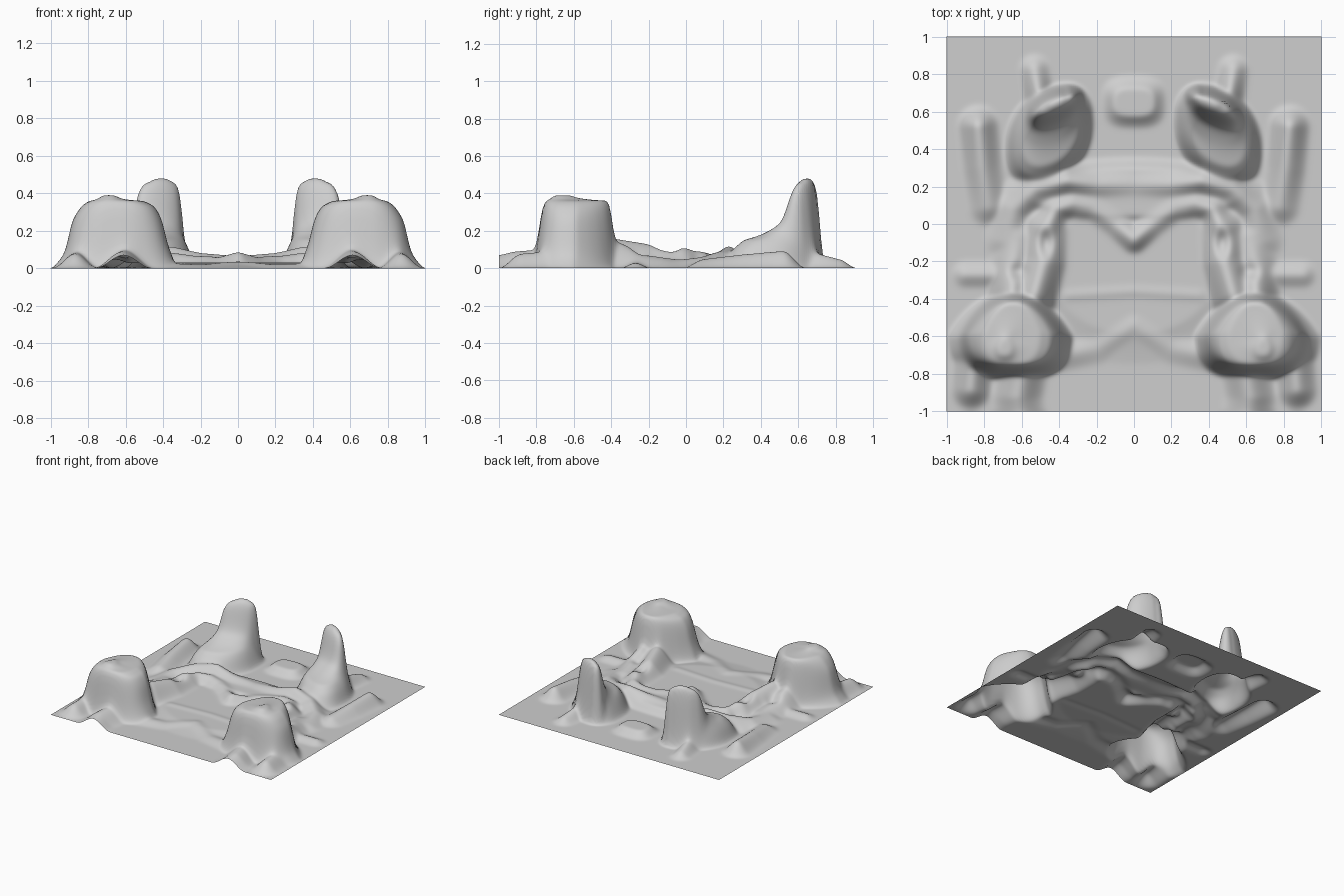
import bpy
import bmesh
from math import hypot

cube = bpy.data.objects.get("Cube")
if cube:
    bpy.data.objects.remove(cube, do_unlink=True)

# Nested contours: height, centre x, centre y, radius x, radius y
FRONT_MOUND = [
    (0, .66, -.60, .33, .225), (.08, .64, -.595, .285, .205),
    (.15, .645, -.592, .26, .198), (.25, .645, -.588, .248, .193),
    (.33, .64, -.585, .20, .19), (.36, .65, -.58, .15, .175),
    (.39, .69, -.66, .04, .05)]
REAR_HORN = [
    (0, .45, .47, .23, .25), (.10, .45, .485, .19, .22),
    (.15, .445, .505, .16, .19), (.20, .435, .575, .135, .12),
    (.25, .43, .61, .13, .085), (.39, .42, .635, .13, .06),
    (.45, .415, .645, .095, .05), (.48, .41, .65, .04, .025)]
SHELF = [(0, 0, .17, .72, .18), (.05, 0, .17, .58, .13)]
BODY = [(0, 0, -.25, .60, .50), (.025, 0, -.23, .45, .36)]
REAR_PAD = [(0, 0, .65, .17, .14), (.05, 0, .65, .11, .08)]

# Contours with their rearward taper, slant and squareness
CONTOURS = [(FRONT_MOUND, .42, 0, 2.8), (REAR_HORN, 0, .35, 2.3),
            (SHELF, 0, 0, 2), (BODY, 0, 0, 2), (REAR_PAD, 0, 0, 3)]

# Ridges: points with heights, half width
RIDGES = [
    ([(0, -.08, .09), (.10, 0, .06), (.22, .09, .06), (.33, .11, .08),
      (.42, .08, .09), (.47, -.03, .10)], .11),
    ([(.47, -.03, .10), (.48, -.2, .13), (.53, -.38, .16)], .16),
    ([(.62, -.08, .05), (.64, -.2, .07), (.65, -.38, .15)], .14),
    ([(0, .21, .06), (.20, .21, .08), (.36, .23, .12),
      (.52, .19, .09), (.64, .08, .06), (.68, -.08, .04)], .13),
    ([(.78, .10, .05), (.81, .3, .075), (.83, .52, .095)], .12),
    ([(.50, .64, .10), (.53, .82, .05)], .09),
    ([(.74, -.27, .03), (.90, -.27, .03)], .08),
    ([(.60, -.8, .10), (.62, -.92, .09), (.61, -1, .07)], .15),
    ([(.86, -.76, .09), (.87, -.88, .08)], .12),
    ([(.40, -.70, .03), (.20, -.66, .02), (0, -.54, .035)], .10),
    ([(.35, -.38, .03), (0, -.36, .03)], .07)]


def stacked(x, y, rings, taper, slant, power):
    """Height between the contours that enclose and exclude a point."""
    d = []
    for z, cx, cy, rx, ry in rings:
        v = (y - cy + slant * (x - cx)) / ry
        u = (x - cx) / (rx * (1 - taper * min(max(v, 0), 1)))
        d.append((abs(u) ** power + abs(v) ** power) ** (1 / power))
    if d[-1] <= 1:
        return rings[-1][0]
    for i in reversed(range(len(rings) - 1)):
        if d[i] <= 1:
            t = (1 - d[i]) / max(d[i + 1] - d[i], 1e-6)
            return rings[i][0] + t * (rings[i + 1][0] - rings[i][0])
    return 0


def ridge(x, y, points, width):
    """Rounded ridge following a polyline."""
    best = 0
    for (ax, ay, az), (bx, by, bz) in zip(points, points[1:]):
        ex, ey = bx - ax, by - ay
        t = ((x - ax) * ex + (y - ay) * ey) / (ex * ex + ey * ey)
        t = min(max(t, 0), 1)
        d = min(hypot(x - ax - t * ex, y - ay - t * ey) / width, 1)
        best = max(best, (az + t * (bz - az)) * (1 - d * d * (3 - 2 * d)))
    return best


def dent(x, y, cx, cy, rx, ry):
    """Fraction of height left inside a small hollow."""
    d = min(hypot((x - cx) / rx, (y - cy) / ry), 1)
    return .6 + .4 * d * d * (3 - 2 * d)


def height(x, y):
    x = abs(x)
    parts = [stacked(x, y, *c) for c in CONTOURS]
    parts += [ridge(x, y, p, w) for p, w in RIDGES]
    z = sum(h ** 4 for h in parts) ** .25
    return z * dent(x, y, .47, -.1, .05, .11) * dent(x, y, .62, -.25, .07, .06)


# Hollow relief sheet
bm = bmesh.new()
bmesh.ops.create_grid(bm, x_segments=180, y_segments=180, size=1)
for v in bm.verts:
    v.co.z = height(v.co.x, v.co.y)
inner = [v for v in bm.verts if not v.is_boundary]
for _ in range(6):
    bmesh.ops.smooth_vert(bm, verts=inner, factor=.5,
                          use_axis_x=True, use_axis_y=True, use_axis_z=True)
for f in bm.faces:
    f.smooth = True
mesh = bpy.data.meshes.new("relief_sheet")
bm.to_mesh(mesh)
bm.free()

# Plain grey
grey = bpy.data.materials.new("plain_grey")
grey.use_nodes = True
colour = (.62, .62, .62, 1)
grey.diffuse_color = colour
grey.node_tree.nodes["Principled BSDF"].inputs["Base Color"].default_value = colour
mesh.materials.append(grey)

sheet = bpy.data.objects.new("relief_sheet", mesh)
bpy.context.scene.collection.objects.link(sheet)
